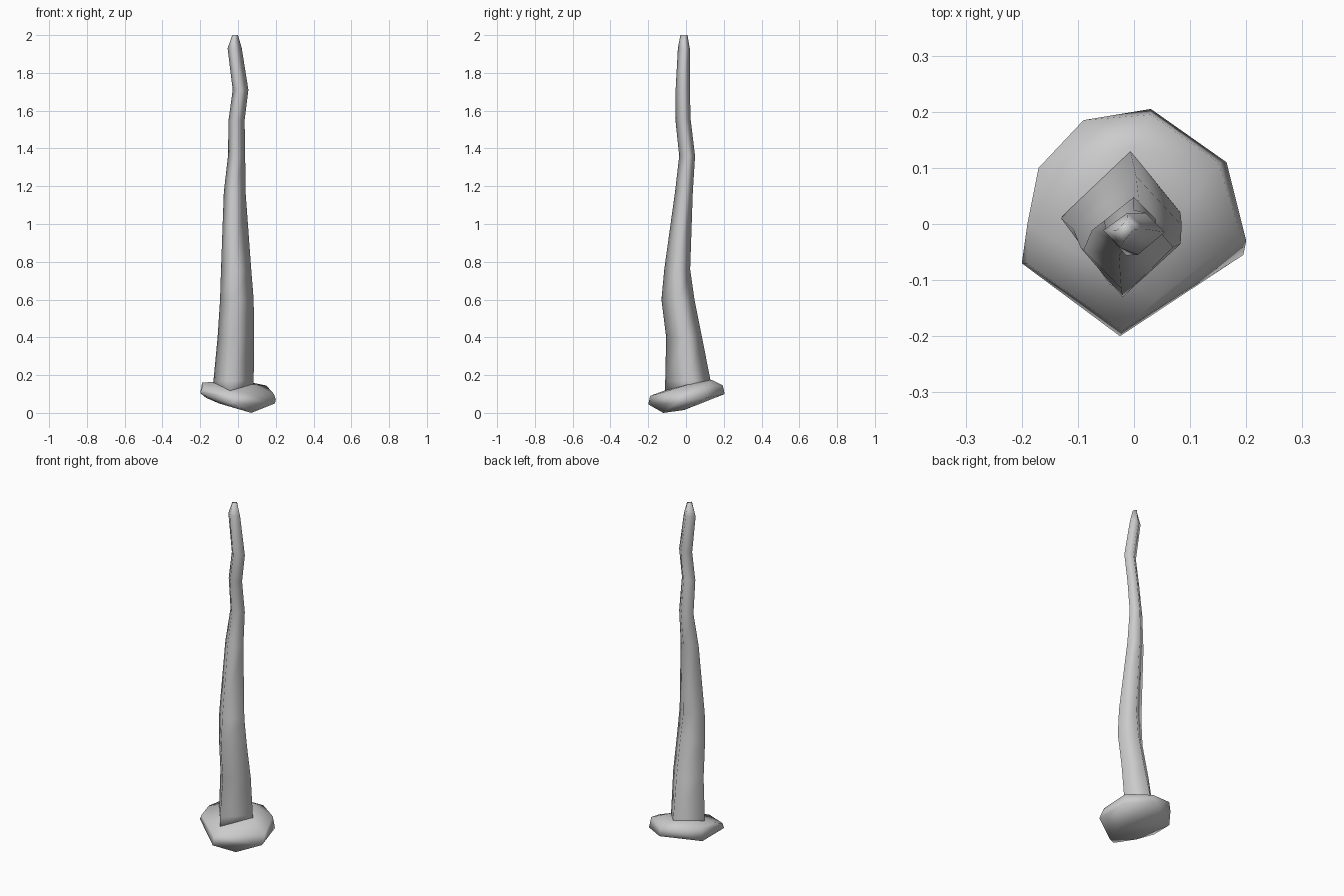
import bpy, bmesh


def finish(name, bm):
    bmesh.ops.recalc_face_normals(bm, faces=bm.faces)
    mesh = bpy.data.meshes.new(name)
    bm.to_mesh(mesh)
    bm.free()
    mesh.shade_smooth()
    obj = bpy.data.objects.new(name, mesh)
    bpy.context.collection.objects.link(obj)
    return obj


# Crooked shaft: diamond cross-sections (z, left x, right x, front y, back y)
sections = [
    (0.10, -0.13, 0.08, -0.11, 0.14),
    (0.17, -0.13, 0.083, -0.11, 0.13),
    (0.40, -0.108, 0.085, -0.105, 0.085),
    (0.60, -0.095, 0.083, -0.13, 0.045),
    (0.76, -0.09, 0.07, -0.115, 0.022),
    (1.17, -0.075, 0.04, -0.058, 0.036),
    (1.36, -0.053, 0.038, -0.036, 0.048),
    (1.55, -0.05, 0.035, -0.056, 0.025),
    (1.71, -0.028, 0.055, -0.055, 0.02),
    (1.93, -0.055, 0.02, -0.043, 0.02),
    (2.00, -0.03, 0.0, -0.03, 0.008),
]
bm = bmesh.new()
rings = []
for z, xl, xr, yf, yb in sections:
    xc, yc = (xl + xr) / 2, (yf + yb) / 2
    w, d = xr - xl, yb - yf
    corners = [(xl, yc), (xc - 0.08 * w, yf), (xr, yc + 0.04 * d), (xc + 0.08 * w, yb)]
    rings.append([bm.verts.new((x, y, z)) for x, y in corners])
for a, b in zip(rings, rings[1:]):
    for i in range(4):
        j = (i + 1) % 4
        bm.faces.new((a[i], a[j], b[j], b[i]))
bm.faces.new(rings[0])
bm.faces.new(rings[-1])
finish("shaft", bm)

# Lumpy tilted foot: hull around (x, y, z) corner points
foot_points = [
    # upper rim
    (-0.19, 0.00, 0.16), (-0.17, 0.10, 0.16), (-0.09, 0.185, 0.15),
    (0.03, 0.195, 0.145), (0.15, 0.11, 0.145), (0.19, -0.02, 0.10),
    (0.04, -0.135, 0.105), (-0.02, -0.19, 0.09), (-0.19, -0.07, 0.13),
    # lower rim
    (-0.20, -0.07, 0.105), (-0.17, 0.09, 0.08), (0.03, 0.205, 0.10),
    (0.165, 0.11, 0.08), (0.20, -0.03, 0.07), (0.195, -0.055, 0.05),
    (-0.025, -0.20, 0.045),
    # underside
    (0.07, -0.12, 0.0), (0.10, -0.01, 0.015), (-0.10, -0.10, 0.05),
    # top around the shaft
    (-0.13, 0.04, 0.165), (0.00, 0.135, 0.175), (0.08, 0.01, 0.15),
]
bm = bmesh.new()
for p in foot_points:
    bm.verts.new(p)
hull = bmesh.ops.convex_hull(bm, input=bm.verts)
bmesh.ops.delete(bm, geom=[v for v in bm.verts if not v.link_faces], context='VERTS')
bmesh.ops.dissolve_limit(bm, angle_limit=0.05, verts=bm.verts, edges=bm.edges)
finish("foot", bm)
